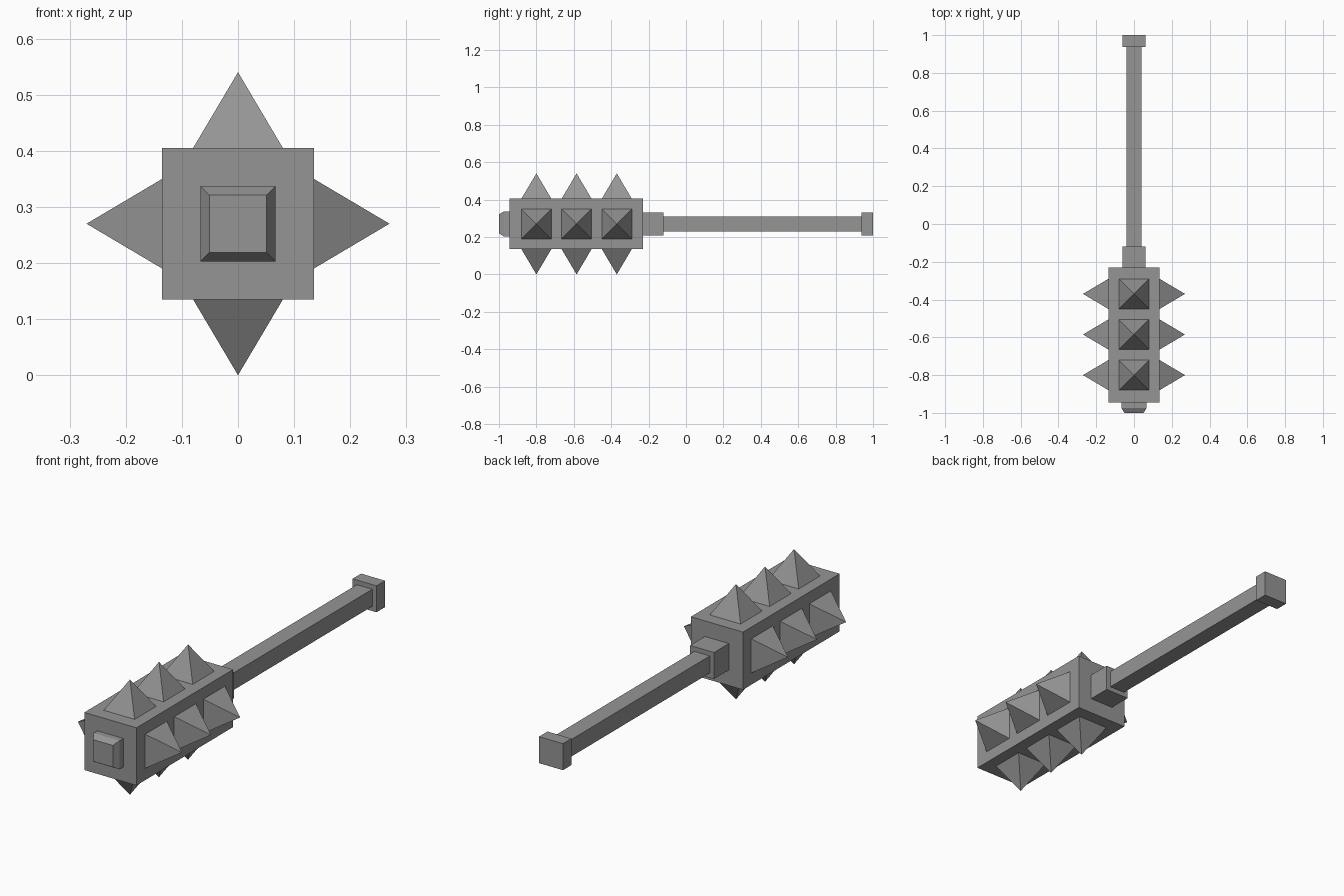
import bpy, bmesh
from math import pi
from mathutils import Matrix, Vector

cube = bpy.data.objects.get("Cube")
if cube:
    bpy.data.objects.remove(cube, do_unlink=True)

AXIS_Z = 0.27      # height of the weapon's long axis
HEAD = 0.135       # half width of the spiked head

iron = bpy.data.materials.new("iron_grey")
iron.use_nodes = True
colour = (0.3, 0.3, 0.3, 1)
iron.diffuse_color = colour
iron.node_tree.nodes["Principled BSDF"].inputs["Base Color"].default_value = colour


def finish(name, bm):
    """Turn a bmesh into a flat shaded object on the long axis."""
    bmesh.ops.recalc_face_normals(bm, faces=bm.faces)
    mesh = bpy.data.meshes.new(name)
    bm.to_mesh(mesh)
    bm.free()
    mesh.materials.append(iron)
    obj = bpy.data.objects.new(name, mesh)
    obj.location.z = AXIS_Z
    bpy.context.collection.objects.link(obj)
    return obj


def square_bar(name, sections):
    """Loft square sections given as (y, half width) along the long axis."""
    bm = bmesh.new()
    rings = [[bm.verts.new((sx * h, y, sz * h))
              for sx, sz in ((-1, -1), (1, -1), (1, 1), (-1, 1))]
             for y, h in sections]
    for a, b in zip(rings, rings[1:]):
        for i in range(4):
            j = (i + 1) % 4
            bm.faces.new((a[i], a[j], b[j], b[i]))
    bm.faces.new(rings[0])
    bm.faces.new(rings[-1])
    return finish(name, bm)


def spike(name, y, angle):
    """Four-sided pyramid standing on one side of the head."""
    bm = bmesh.new()
    r = 0.08
    base = [bm.verts.new((x, d, HEAD))
            for x, d in ((-r, -r), (r, -r), (r, r), (-r, r))]
    tip = bm.verts.new((0, 0, 2 * HEAD))
    bm.faces.new(base)
    for i in range(4):
        bm.faces.new((base[i], base[(i + 1) % 4], tip))
    bm.transform(Matrix.Translation(Vector((0, y, 0))) @ Matrix.Rotation(angle, 4, 'Y'))
    return finish(name, bm)


# Shaft parts, from the tip to the pommel
square_bar("front_cap", [(-0.945, 0.067), (-0.973, 0.067), (-1.0, 0.051)])
square_bar("head", [(-0.945, HEAD), (-0.229, HEAD)])
square_bar("collar", [(-0.229, 0.062), (-0.119, 0.062)])
square_bar("handle", [(-0.119, 0.04), (0.937, 0.04)])
square_bar("pommel", [(0.937, 0.062), (1.0, 0.062)])

# Three spikes on each of the four long sides
for k, side in enumerate(("top", "left", "bottom", "right")):
    for n, y in enumerate((-0.8, -0.585, -0.37), 1):
        spike(f"{side}_spike_{n}", y, k * pi / 2)
